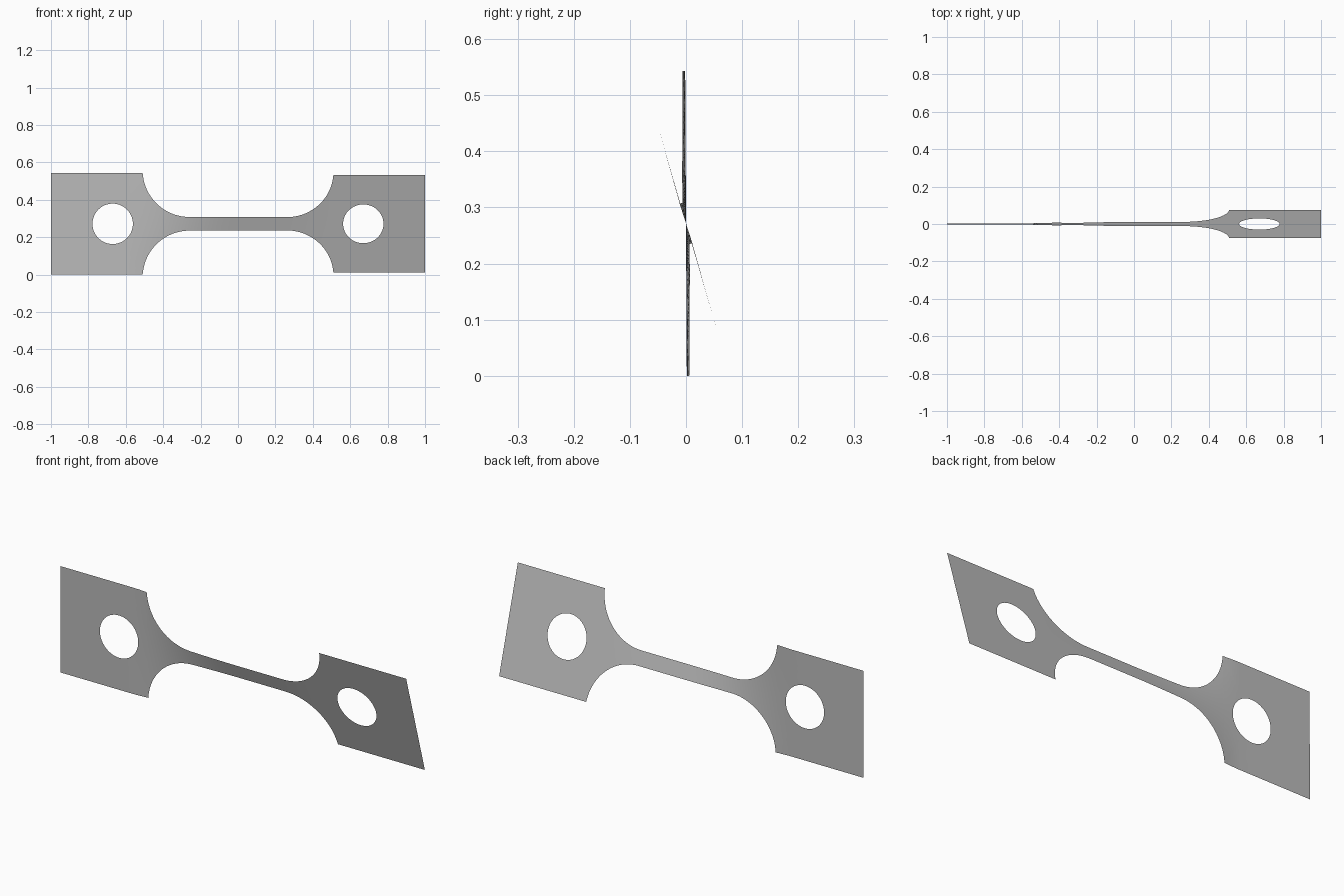
import bpy, bmesh, math
from mathutils import Vector

if "Cube" in bpy.data.objects:
    bpy.data.objects.remove(bpy.data.objects["Cube"], do_unlink=True)

HALF = 0.2715        # half height of the end tabs, also the centre height
NECK = 0.037         # half height of the neck
FILLET = 0.25        # fillet radius
CORNER = 0.51        # inner edge of the tabs
ARC_X = 0.26         # fillet centre
HOLE_X, HOLE_R = 0.67, 0.108

grey = bpy.data.materials.new("plain grey")
grey.use_nodes = True
grey.diffuse_color = (0.5, 0.5, 0.5, 1)
grey.node_tree.nodes["Principled BSDF"].inputs["Base Color"].default_value = (0.5, 0.5, 0.5, 1)


def smooth(a, b, x):
    t = min(max((x - a) / (b - a), 0), 1)
    return t * t * (3 - 2 * t)


def twist(x, h):
    """Turn a flat point about the long axis by the local twist."""
    a = math.radians(0.3 + 17.5 * smooth(-0.6, 0, x) - 1.7 * smooth(0.2, 0.5, x))
    return Vector((x, -h * math.sin(a), HALF + h * math.cos(a)))


def sheet(name, rows, closed=False):
    """Skin a list of equally long rows of flat (x, h) points."""
    bm = bmesh.new()
    grid = [[bm.verts.new(twist(*p)) for p in row] for row in rows]
    pairs = list(zip(grid, grid[1:])) + ([(grid[-1], grid[0])] if closed else [])
    for a, b in pairs:
        for i in range(len(a) - 1):
            bm.faces.new((a[i], b[i], b[i + 1], a[i + 1]))
    # front side faces -y
    for f in bm.faces:
        f.normal_update()
        if f.normal.y > 0:
            f.normal_flip()
    mesh = bpy.data.meshes.new(name)
    bm.to_mesh(mesh)
    bm.free()
    mesh.materials.append(grey)
    mesh.shade_smooth()
    bpy.context.collection.objects.link(bpy.data.objects.new(name, mesh))


# Neck with round fillets: columns across the bar
arc = [math.asin((CORNER - ARC_X) / FILLET * 0.998) * i / 24 for i in range(25)]
right = [(ARC_X + FILLET * math.sin(a), NECK + FILLET * (1 - math.cos(a))) for a in arc]
right[-1] = (CORNER, HALF)
straight = [(-ARC_X + 2 * ARC_X * i / 24, NECK) for i in range(1, 24)]
profile = [(-x, h) for x, h in reversed(right)] + straight + right
sheet("neck", [[(x, h * (j / 4 - 1)) for j in range(9)] for x, h in profile])


# End tabs: rays from the round hole out to the rectangle
def tab(name, side):
    inner, outer = HOLE_X - CORNER, 1 - HOLE_X
    angles = [math.tau * i / 64 for i in range(64)]
    angles += [math.atan2(h, x) % math.tau for x in (-inner, outer) for h in (-HALF, HALF)]
    rays = []
    for a in sorted(angles):
        c, s = math.cos(a), math.sin(a)
        reach_x = (outer if c > 0 else inner) / max(abs(c), 1e-6)
        reach = min(reach_x, HALF / max(abs(s), 1e-6))
        radii = [HOLE_R + (reach - HOLE_R) * k / 4 for k in range(5)]
        rays.append([(side * (HOLE_X + r * c), r * s) for r in radii])
    sheet(name, rays, closed=True)


tab("right_tab", -1)
tab("left_tab", 1)
